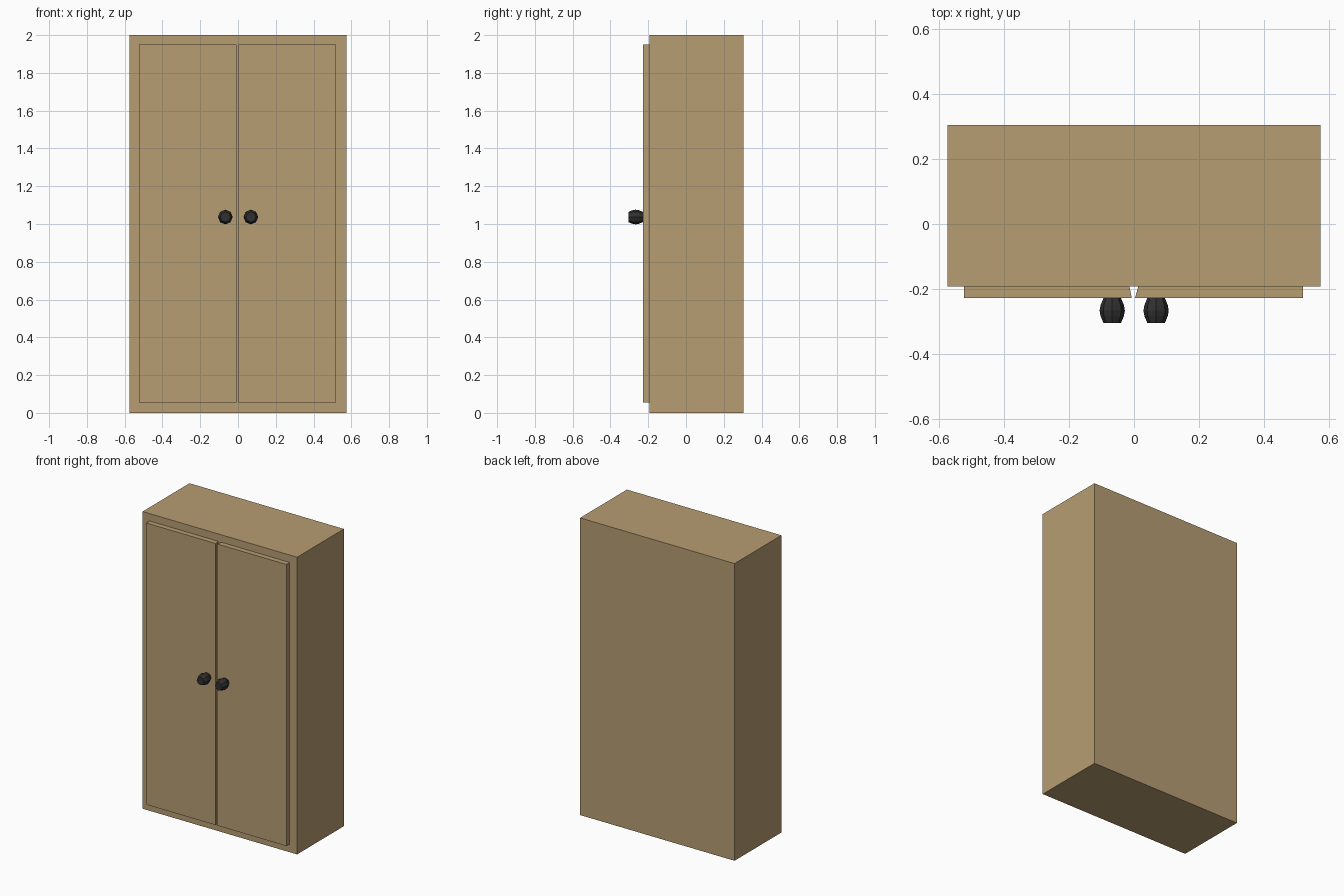
import bpy, bmesh
from math import cos, sin, pi

if "Cube" in bpy.data.objects:
    bpy.data.objects.remove(bpy.data.objects["Cube"])


def material(name, color):
    m = bpy.data.materials.new(name)
    m.diffuse_color = color
    m.use_nodes = True
    m.node_tree.nodes["Principled BSDF"].inputs["Base Color"].default_value = m.diffuse_color
    return m


wood = material("wood", (0.47, 0.34, 0.17, 1))
dark = material("dark_metal", (0.03, 0.03, 0.03, 1))


def loft(name, rings, mat):
    """Skin a list of equal-length vertex rings and cap both ends."""
    bm = bmesh.new()
    vs = [[bm.verts.new(p) for p in ring] for ring in rings]
    n = len(vs[0])
    for a, b in zip(vs, vs[1:]):
        for i in range(n):
            j = (i + 1) % n
            bm.faces.new((a[i], a[j], b[j], b[i]))
    bm.faces.new(vs[0])
    bm.faces.new(vs[-1])
    bmesh.ops.recalc_face_normals(bm, faces=bm.faces)
    me = bpy.data.meshes.new(name)
    bm.to_mesh(me)
    bm.free()
    me.materials.append(mat)
    ob = bpy.data.objects.new(name, me)
    bpy.context.collection.objects.link(ob)
    return ob


def rect(x0, x1, y, z0, z1):
    return [(x0, y, z0), (x1, y, z0), (x1, y, z1), (x0, y, z1)]


# Cabinet body
BACK, FACE, DOOR = 0.305, -0.193, -0.228
loft("cabinet_body", [rect(-0.575, 0.575, y, 0, 2) for y in (BACK, FACE)], wood)

# Doors: the meeting edges are cut at a slight angle
loft("left_door", [rect(-0.523, -0.014, FACE, 0.055, 1.95),
                   rect(-0.523, -0.007, DOOR, 0.055, 1.95)], wood)
loft("right_door", [rect(0.013, 0.52, FACE, 0.055, 1.95),
                    rect(0.003, 0.52, DOOR, 0.055, 1.95)], wood)

# Eight-sided faceted knobs, (y, radius) from door to tip
profile = [(DOOR, 0.027), (-0.25, 0.036), (-0.267, 0.039), (-0.283, 0.036), (-0.305, 0.027)]
for name, x in (("left_knob", -0.067), ("right_knob", 0.068)):
    loft(name, [[(x + r * cos(i * pi / 4), y, 1.037 + r * sin(i * pi / 4))
                 for i in range(8)] for y, r in profile], dark)
